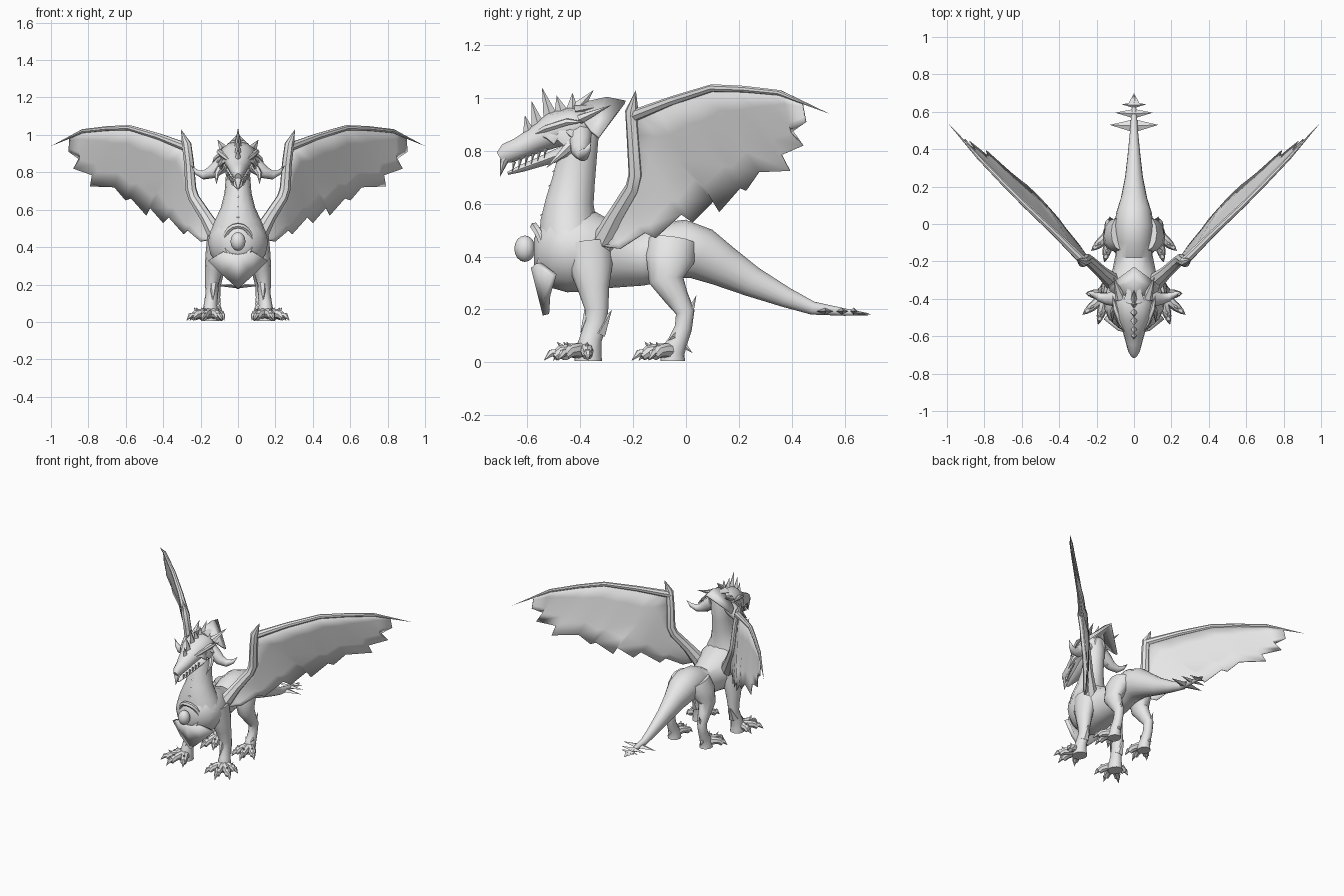
import bpy, bmesh, math
from mathutils import Vector

grey = bpy.data.materials.new("stone_grey")
grey.diffuse_color = (0.8, 0.8, 0.8, 1)


def finish(name, bm, mirror=False, thick=0, angle=40):
    bmesh.ops.remove_doubles(bm, verts=bm.verts, dist=1e-5)
    bmesh.ops.recalc_face_normals(bm, faces=bm.faces)
    me = bpy.data.meshes.new(name)
    bm.to_mesh(me)
    bm.free()
    me.materials.append(grey)
    ob = bpy.data.objects.new(name, me)
    bpy.context.collection.objects.link(ob)
    bpy.ops.object.select_all(action='DESELECT')
    ob.select_set(True)
    bpy.context.view_layer.objects.active = ob
    bpy.ops.object.shade_smooth_by_angle(angle=math.radians(angle))
    if mirror:
        m = ob.modifiers.new("mirror", 'MIRROR')
        m.merge_threshold = 0.0005
    if thick:
        s = ob.modifiers.new("thickness", 'SOLIDIFY')
        s.thickness, s.offset = thick, 0
    return ob


def loft(name, rings, n=12, mirror=False):
    """Skin elliptical rings (x, y, z, half width, half height) along a path."""
    bm = bmesh.new()
    pts = [Vector(r[:3]) for r in rings]
    side, loops = None, []
    for i, r in enumerate(rings):
        t = (pts[min(i + 1, len(pts) - 1)] - pts[max(i - 1, 0)]).normalized()
        if side is None:
            side = Vector((1, 0, 0)) if abs(t.x) < 0.85 else Vector((0, 1, 0))
        side = (side - t * side.dot(t)).normalized()
        up = t.cross(side)
        w, h = r[3], r[-1]
        loops.append([bm.verts.new(pts[i] + side * w * math.cos(a) + up * h * math.sin(a))
                      for a in (2 * math.pi * k / n for k in range(n))])
    for a, b in zip(loops, loops[1:]):
        for k in range(n):
            bm.faces.new((a[k], a[(k + 1) % n], b[(k + 1) % n], b[k]))
    for end in (0, -1):
        if rings[end][3] > 0.001:
            bm.faces.new(loops[end])
    return finish(name, bm, mirror)


def spike(name, base, tip, w, h=None, mirror=False, n=6):
    return loft(name, [(*base, w, h or w), (*tip, 0, 0)], n, mirror)


# Torso running into the tail
loft("torso_and_tail", [(0, y, z, w, h) for y, z, w, h in [
    (-.575, .42, .04, .05), (-.555, .42, .085, .09), (-.51, .42, .135, .14), (-.45, .425, .16, .16),
    (-.37, .42, .158, .155), (-.27, .40, .12, .12), (-.17, .39, .1, .1), (-.08, .42, .1, .11),
    (-.01, .43, .105, .11), (.06, .41, .095, .1), (.14, .365, .07, .08), (.25, .305, .048, .058),
    (.38, .245, .033, .038), (.48, .205, .023, .025), (.6, .19, .014, .014), (.69, .182, .004, .004)]], 16)

# Neck and throat scales
loft("neck", [(0, y, z, w, h) for y, z, w, h in [
    (-.44, .46, .155, .12), (-.445, .54, .125, .108), (-.44, .61, .092, .093), (-.425, .69, .072, .083),
    (-.41, .78, .065, .075), (-.395, .86, .068, .066), (-.39, .92, .05, .05)]], 14)
for y, z in [(-.53, .57), (-.51, .63), (-.5, .68), (-.485, .735)]:
    spike("throat_scale", (0, y + .03, z + .01), (0, y - .025, z - .015), .05, .012)

# Head, beak and jaw
loft("skull", [(0, y, z, w, h) for y, z, w, h in [
    (-.345, .89, .045, .045), (-.38, .89, .085, .068), (-.43, .89, .1, .075), (-.5, .88, .088, .068),
    (-.57, .84, .062, .05), (-.63, .81, .045, .042), (-.68, .79, .032, .038), (-.705, .775, .016, .022)]], 12)
loft("beak_tip", [(0, -.665, .80, .03, .02), (0, -.69, .76, .022, .016), (0, -.705, .7, 0, 0)], 8)
loft("lower_jaw", [(0, y, z, w, h) for y, z, w, h in [
    (-.4, .815, .07, .035), (-.47, .79, .066, .028), (-.55, .76, .045, .02),
    (-.62, .735, .028, .015), (-.675, .715, .008, .006)]], 10)
for i in range(6):
    y, z, x = -.53 - .024 * i, .81 - .010 * i, .062 - .007 * i
    spike("tooth", (x, y, z), (x, y - .008, z - .04), .007, mirror=True, n=4)
loft("brow_ridge", [(.03, -.6, .85, .006, .006), (.07, -.53, .885, .016, .014),
                    (.1, -.45, .91, .016, .014), (.115, -.38, .91, 0, 0)], 6, True)

# Layered hood over the back of the skull
for k in range(3):
    y0, drop = -.6 + .085 * k, .012 * (2 - k)
    bm = bmesh.new()
    v = [bm.verts.new(p) for p in [
        (0, y0, .87 + .05 * k), (0, y0 + .13, .955 + .022 * k), (0, y0 + .2, .965 + .01 * k),
        (.085 + .02 * k, y0 + .07, .875 - drop), (.1 + .016 * k, y0 + .1, .85 - drop)]]
    bm.faces.new((v[0], v[1], v[3]))
    bm.faces.new((v[1], v[2], v[4], v[3]))
    finish("hood_plate", bm, True, .012)
spike("rear_crest", (0, -.42, .95), (0, -.245, .985), .06, .025)
spike("side_crest", (.07, -.4, .92), (.11, -.28, .975), .03, .02, True)

# Row of crest spikes
for y, z, ty, tz in [(-.59, .85, -.61, .935), (-.555, .88, -.585, .99), (-.51, .92, -.545, 1.04),
                     (-.47, .94, -.49, 1.01), (-.43, .94, -.43, 1.02), (-.42, .95, -.35, 1.03)]:
    spike("crest_spike", (0, y, z), (0, ty, tz), .022, .03, n=4)

# Horns and cheek tusks
loft("horn", [(.06, -.4, .86, .045), (.1, -.4, .83, .042), (.14, -.4, .8, .034),
              (.185, -.39, .785, .024), (.22, -.375, .8, .014), (.25, -.36, .835, 0)], 10, True)
loft("cheek_tusk", [(.09, -.43, .83, .022), (.115, -.47, .79, .015), (.115, -.53, .735, 0)], 6, True)
loft("cheek_guard", [(.08, -.48, .87, .012, .03), (.1, -.42, .83, .014, .04), (.1, -.38, .78, 0, 0)], 6, True)

# Breast gem, collar and shield plate
bm = bmesh.new()
bmesh.ops.create_uvsphere(bm, u_segments=12, v_segments=8, radius=1)
for v in bm.verts:
    v.co = Vector((v.co.x * .04, v.co.y * .04 - .61, v.co.z * .05 + .43))
finish("breast_gem", bm, angle=60)
loft("collar", [(.075 * math.cos(a), -.575 + .035 * math.cos(a) ** 2, .425 + .09 * math.sin(a), .014, .016)
                for a in (math.radians(d) for d in range(-50, 231, 20))], 6)
bm = bmesh.new()
v = [bm.verts.new(p) for p in [(0, -.575, .36), (.08, -.56, .375), (.155, -.5, .33),
                              (.075, -.525, .25), (0, -.53, .18)]]
bm.faces.new((v[0], v[1], v[3], v[4]))
bm.faces.new((v[1], v[2], v[3]))
finish("breast_shield", bm, True, .025, 20)

# Legs
loft("front_leg", [(.1, -.37, .45, .065, .09), (.118, -.36, .36, .056, .082), (.13, -.35, .28, .048, .06),
                   (.14, -.338, .2, .036, .044), (.14, -.34, .15, .034, .042), (.147, -.36, .09, .036, .042),
                   (.15, -.37, .04, .045, .05), (.15, -.37, .004, .047, .052)], 12, True)
loft("hind_leg", [(.075, -.05, .46, .05, .09), (.1, -.06, .39, .062, .092), (.115, -.075, .31, .052, .066),
                  (.12, -.035, .245, .04, .046), (.125, -.003, .19, .032, .036), (.125, -.01, .13, .03, .033),
                  (.125, -.03, .08, .033, .037), (.125, -.05, .04, .04, .045), (.125, -.05, .004, .042, .047)],
     12, True)
spike("elbow_spike", (.145, -.33, .11), (.15, -.28, .2), .034, .03, True)
spike("shin_spur", (.13, -.355, .22), (.135, -.4, .11), .03, .03, True)
spike("hock_spike", (.125, 0, .15), (.13, .04, .255), .025, .025, True)
spike("heel_spike", (.125, -.05, .1), (.13, .025, .035), .034, .03, True)


# Feet: splayed toes, each with a hooked claw and a knuckle spur
def foot(prefix, cx, cy, toes):
    for deg, length in toes:
        dx, dy = math.sin(math.radians(deg)), -math.cos(math.radians(deg))

        def at(f, z, r):
            return (cx + dx * length * f, cy + dy * length * f, z, r)
        loft(prefix + "_toe", [at(0, .04, .035), at(.35, .045, .026), at(.6, .04, .024),
                               at(.75, .022, .018)], 8, True)
        loft(prefix + "_claw", [at(.62, .035, .018), at(.82, .035, .015), at(1, .006, 0)], 6, True)
        spike(prefix + "_spur", at(.5, .045, 0)[:3], at(.68, .078, 0)[:3], .017, mirror=True, n=4)


foot("front", .15, -.38, [(-28, .14), (15, .165), (50, .165), (95, .11)])
foot("hind", .125, -.05, [(-22, .14), (12, .16), (48, .14)])

# Wings: arm and finger bones
shoulder, elbow, wrist = (.1, -.32, .44), (.25, -.19, .69), (.27, -.2, .93)
loft("wing_arm", [(*shoulder, .05), (.17, -.26, .56, .034), (.235, -.2, .66, .03), (.252, -.188, .71, .03),
                  (.262, -.198, .85, .027), (.275, -.205, .95, .026), (.305, -.19, 1.03, 0)], 8, True)
loft("wing_finger", [(.265, -.205, .93, .024), (.42, -.05, .99, .018), (.58, .1, 1.038, .015),
                     (.7, .22, 1.034, .013), (.83, .355, 1.02, .011), (1, .545, .94, 0)], 8, True)

# Wing membrane: skin from the bones to a ragged trailing edge
bones = [Vector(p) for p in [shoulder, elbow, wrist, (.58, .1, 1.035), (.83, .355, 1.02), (.9, .44, .985)]]
spans = [(b - a).length for a, b in zip(bones, bones[1:])]


def along(f):
    d = f * sum(spans)
    for a, b, s in zip(bones, bones[1:], spans):
        if d <= s:
            return a.lerp(b, d / s)
        d -= s
    return bones[-1]


edge = [(.15, .44), (.2, .43), (.27, .49), (.29, .47), (.37, .56), (.4, .53), (.47, .61), (.49, .57),
        (.57, .66), (.6, .65), (.66, .72), (.79, .725), (.78, .785), (.88, .82), (.85, .87), (.905, .91)]
bm = bmesh.new()
rows, cols = 4, len(edge) - 1
grid = []
for i, (x, z) in enumerate(edge):
    f = i / cols
    low = Vector((x, -.2 + 1.03 * (x - .27) + .1 * math.sin(math.pi * min(1, f * 1.1)), z))
    top = along(f)
    grid.append([bm.verts.new(top.lerp(low, j / rows)) for j in range(rows + 1)])
for a, b in zip(grid, grid[1:]):
    for j in range(rows):
        bm.faces.new((a[j], b[j], b[j + 1], a[j + 1]))
finish("wing_membrane", bm, True, .005)

# Tail fins and tip
for y, x, w in [(.53, .13, .035), (.595, .1, .025), (.64, .065, .016)]:
    spike("tail_fin", (0, y - .005, .193), (x, y, .195), w, .014, True, 4)
spike("tail_tip", (0, .635, .187), (0, .7, .182), .035, .01, n=4)
